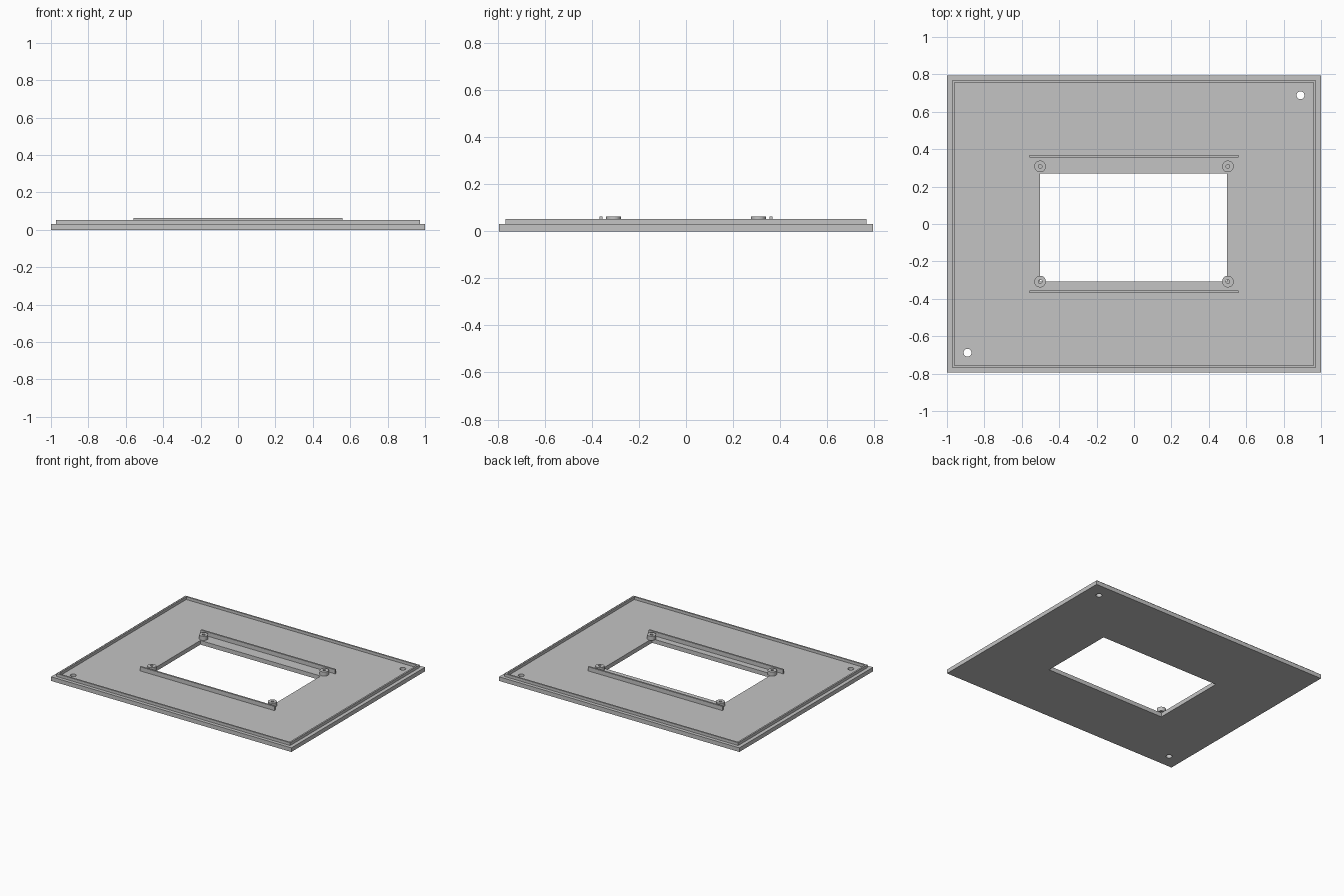
import bpy, bmesh, math

if "Cube" in bpy.data.objects:
    bpy.data.objects.remove(bpy.data.objects["Cube"])

grey = bpy.data.materials.new("plain grey")
grey.diffuse_color = (0.55, 0.55, 0.55, 1)
grey.use_nodes = True
grey.node_tree.nodes["Principled BSDF"].inputs["Base Color"].default_value = grey.diffuse_color


def rect(x0, x1, y0, y1):
    return [(x0, y0), (x1, y0), (x1, y1), (x0, y1)]


def circle(x, y, r, n=32):
    return [(x + r * math.cos(2 * math.pi * i / n),
             y + r * math.sin(2 * math.pi * i / n)) for i in range(n)]


def slab(name, loops, z0, z1):
    """Extrude an outline (first loop) with holes (other loops) from z0 to z1."""
    curve = bpy.data.curves.new(name + "_outline", 'CURVE')
    curve.dimensions = '2D'
    curve.fill_mode = 'BOTH'
    curve.extrude = (z1 - z0) / 2
    for pts in loops:
        spline = curve.splines.new('POLY')
        spline.points.add(len(pts) - 1)
        for p, (x, y) in zip(spline.points, pts):
            p.co = (x, y, 0, 1)
        spline.use_cyclic_u = True
    temp = bpy.data.objects.new(name + "_outline", curve)
    bpy.context.collection.objects.link(temp)
    bpy.context.view_layer.update()
    deps = bpy.context.evaluated_depsgraph_get()
    mesh = bpy.data.meshes.new_from_object(temp.evaluated_get(deps))
    bpy.data.objects.remove(temp)
    # weld caps to walls and keep hard edges
    bm = bmesh.new()
    bm.from_mesh(mesh)
    bmesh.ops.remove_doubles(bm, verts=bm.verts, dist=1e-5)
    bmesh.ops.translate(bm, verts=bm.verts, vec=(0, 0, (z0 + z1) / 2))
    bmesh.ops.recalc_face_normals(bm, faces=bm.faces)
    for f in bm.faces:
        f.smooth = False
    bm.to_mesh(mesh)
    bm.free()
    mesh.materials.clear()
    mesh.materials.append(grey)
    obj = bpy.data.objects.new(name, mesh)
    bpy.context.collection.objects.link(obj)
    return obj


PLATE_TOP, RIM_TOP, POST_TOP = 0.031, 0.052, 0.062

# Base plate with the display window and two corner screw holes
slab("base_plate", [rect(-1, 1, -0.794, 0.794),
                    rect(-0.502, 0.498, -0.308, 0.27),
                    circle(0.89, 0.688, 0.021),
                    circle(-0.89, -0.688, 0.021)], 0, PLATE_TOP)

# Thin raised lip just inside the plate edge
slab("lip", [rect(-0.972, 0.972, -0.768, 0.768),
             rect(-0.96, 0.96, -0.756, 0.756)], PLATE_TOP, RIM_TOP)

# Long rails and hollow mounting posts, in front of and behind the window
for side, s in (("front", -1), ("back", 1)):
    y0, y1 = sorted((s * 0.355, s * 0.368))
    slab(side + "_rail", [rect(-0.56, 0.56, y0, y1)], PLATE_TOP, POST_TOP)
    for end, x in (("left", -0.502), ("right", 0.502)):
        slab(f"{side}_{end}_post", [circle(x, s * 0.308, 0.031),
                                    circle(x, s * 0.308, 0.010)],
             PLATE_TOP, POST_TOP)
